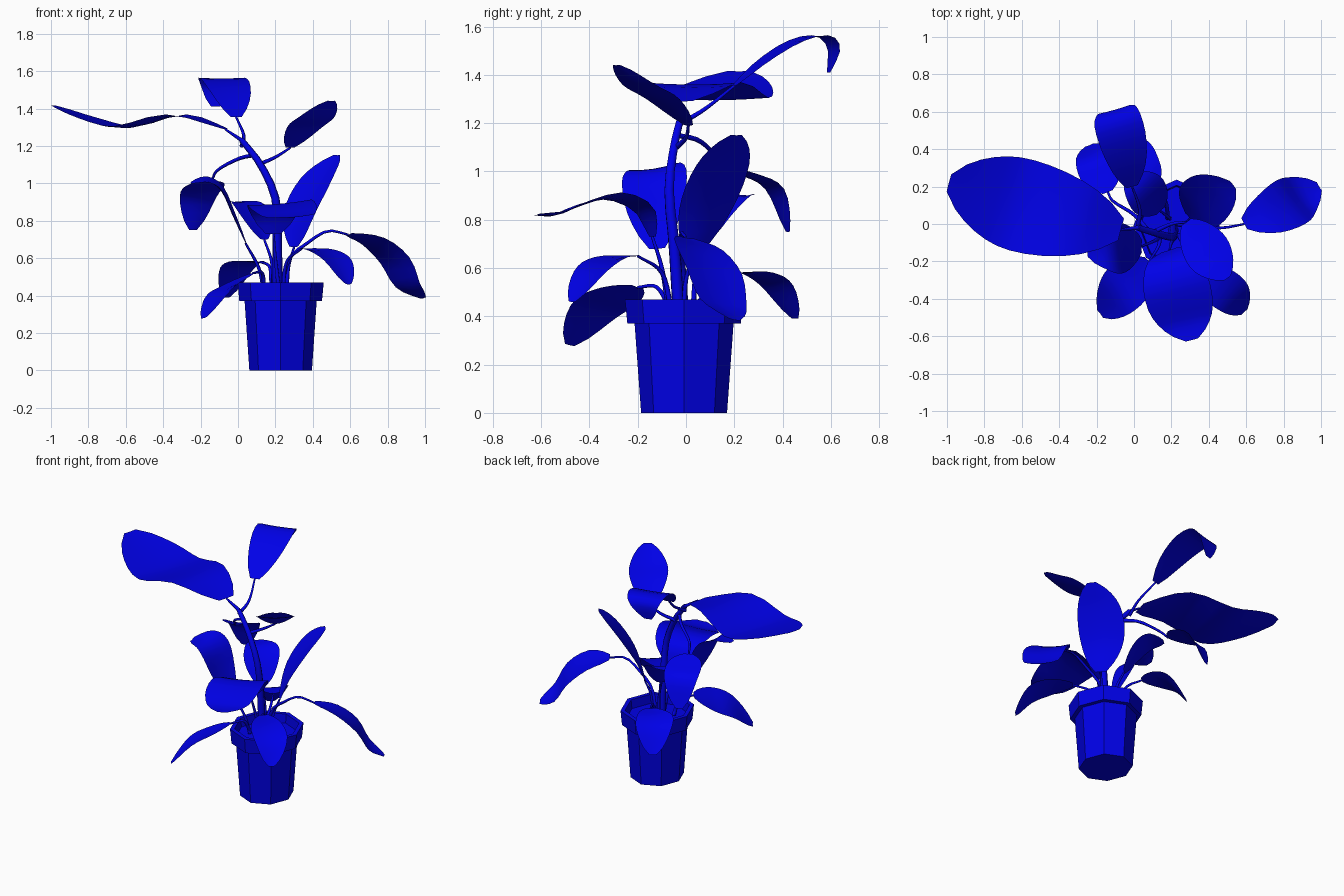
import bpy, bmesh, math
from mathutils import Vector

cube = bpy.data.objects.get("Cube")
if cube:
    bpy.data.objects.remove(cube, do_unlink=True)

# Single flat colour
blue = bpy.data.materials.new("deep_blue")
blue.use_nodes = True
color = (0, 0, 0.8, 1)
blue.diffuse_color = color
blue.node_tree.nodes["Principled BSDF"].inputs["Base Color"].default_value = color


def add_object(name, data):
    obj = bpy.data.objects.new(name, data)
    bpy.context.collection.objects.link(obj)
    data.materials.append(blue)
    bpy.ops.object.select_all(action='DESELECT')
    obj.select_set(True)
    bpy.context.view_layer.objects.active = obj


def smooth_path(points, steps):
    """Catmull-Rom samples through the points."""
    p = [Vector(q) for q in points]
    p = [2 * p[0] - p[1]] + p + [2 * p[-1] - p[-2]]
    spans = len(p) - 3
    path = []
    for k in range(steps + 1):
        u = k / steps * spans
        i = min(int(u), spans - 1)
        f = u - i
        a, b, c, d = p[i:i + 4]
        path.append(0.5 * (2 * b + (c - a) * f + (2 * a - 5 * b + 4 * c - d) * f ** 2
                           + (3 * b - a - 3 * c + d) * f ** 3))
    return path


def make_stem(name, points, thick, thin):
    """Tapered tube along a path."""
    path = smooth_path(points, 10)
    curve = bpy.data.curves.new(name, 'CURVE')
    curve.dimensions = '3D'
    curve.bevel_depth = 1
    curve.bevel_resolution = 1
    curve.use_fill_caps = True
    spline = curve.splines.new('POLY')
    spline.points.add(len(path) - 1)
    for i, (sp, co) in enumerate(zip(spline.points, path)):
        sp.co = (*co, 1)
        sp.radius = thick + (thin - thick) * i / (len(path) - 1)
    add_object(name, curve)
    bpy.ops.object.convert(target='MESH')


def make_blade(name, points, width, roll, cup):
    """Oval blade swept along its midrib, slightly cupped."""
    path = smooth_path(points, 12)
    chord = path[-1] - path[0]
    level = chord.cross(Vector((0, 0, 1))).normalized()
    bm = bmesh.new()
    rows = []
    for i, co in enumerate(path):
        t = i / (len(path) - 1)
        tangent = path[min(i + 1, len(path) - 1)] - path[max(i - 1, 0)]
        normal = level.cross(tangent).normalized()
        side = level * math.cos(roll) + normal * math.sin(roll)
        up = normal * math.cos(roll) - level * math.sin(roll)
        half = width / 2 * math.sin(math.pi * (0.03 + 0.95 * t)) ** 0.6
        rows.append([bm.verts.new(co + side * half * s + up * cup * half * s * s)
                     for s in (-1, -0.5, 0, 0.5, 1)])
    for low, high in zip(rows, rows[1:]):
        for j in range(len(low) - 1):
            bm.faces.new((low[j], low[j + 1], high[j + 1], high[j]))
    mesh = bpy.data.meshes.new(name)
    bm.to_mesh(mesh)
    bm.free()
    add_object(name, mesh)
    bpy.ops.object.shade_smooth_by_angle(angle=math.radians(30))


def make_leaf(name, stem, blade, width, roll=0, cup=0.1):
    make_stem(name + "_stalk", stem + blade[:1], 0.012, 0.006)
    make_blade(name + "_blade", blade, width, roll, cup)


# Eight-sided pot with a rim and recessed soil
profile = [(0.178, 0), (0.205, 0.37), (0.235, 0.37), (0.245, 0.47), (0.215, 0.47), (0.208, 0.41)]
sides = 8
bm = bmesh.new()
rings = []
for r, z in profile:
    rings.append([bm.verts.new((0.228 + 0.94 * r * math.cos(a), r * math.sin(a) - 0.008, z))
                  for a in (math.tau * k / sides for k in range(sides))])
for low, high in zip(rings, rings[1:]):
    for k in range(sides):
        n = (k + 1) % sides
        bm.faces.new((low[k], low[n], high[n], high[k]))
bm.faces.new(rings[0][::-1])
bm.faces.new(rings[-1])
pot_mesh = bpy.data.meshes.new("pot")
bm.to_mesh(pot_mesh)
bm.free()
add_object("pot", pot_mesh)

# Main trunk
make_stem("trunk", [(.21, -.03, .41), (.21, -.05, .7), (.2, -.07, .92), (.12, -.05, 1.1),
                    (.02, -.02, 1.23)], .028, .016)

# Upper leaves
make_leaf("large_left_leaf", [(.02, -.02, 1.23)],
          [(-.07, -.03, 1.29), (-.33, .03, 1.36), (-.6, .1, 1.295), (-.8, .16, 1.34), (-.99, .22, 1.415)],
          .5, cup=.04)
make_leaf("top_leaf", [(.02, -.02, 1.2), (.03, .08, 1.26)],
          [(-.01, .2, 1.355), (-.03, .32, 1.455), (-.06, .45, 1.535), (-.09, .56, 1.56), (-.1, .61, 1.51),
           (-.12, .59, 1.41)], .26, cup=.03)
make_leaf("upper_right_leaf", [(.11, -.04, 1.1), (.2, 0, 1.14)],
          [(.28, .01, 1.19), (.36, -.1, 1.29), (.43, -.2, 1.35), (.5, -.29, 1.44)], .25)
make_leaf("upper_back_leaf", [(.08, -.04, 1.15), (0, .05, 1.13), (-.11, .12, 1.07)],
          [(-.14, .17, 1.01), (-.17, .25, .98), (-.21, .36, .92), (-.24, .42, .75)], .23)

# Middle leaves
make_leaf("middle_left_leaf", [(.14, -.07, .42), (.11, -.09, .55)],
          [(.04, -.12, .68), (-.03, -.13, .83), (-.09, -.13, .96), (-.16, -.13, 1.01), (-.25, -.15, 1)],
          .27, roll=.15)
make_leaf("middle_right_leaf", [(.26, -.01, .42), (.27, 0, .55)],
          [(.3, .03, .66), (.34, .09, .84), (.43, .16, 1.02), (.53, .21, 1.15)], .3)
make_leaf("middle_back_leaf", [(.19, .03, .42), (.18, .04, .58)],
          [(.14, .07, .7), (.09, .13, .82), (.04, .2, .89), (-.03, .26, .9)], .23)
make_leaf("middle_front_leaf", [(.22, -.07, .42), (.2, -.1, .6)],
          [(.19, -.14, .73), (.2, -.18, .84), (.22, -.3, .89), (.25, -.43, .86), (.28, -.53, .82),
           (.31, -.62, .82)], .36, roll=-.08, cup=.05)

# Lower drooping leaves
make_leaf("lower_right_leaf", [(.23, 0, .42), (.27, -.01, .59), (.37, -.02, .68), (.48, -.02, .745)],
          [(.59, 0, .725), (.72, .05, .68), (.83, .11, .58), (.9, .15, .45), (.99, .2, .385)],
          .28, roll=.17)
make_leaf("lower_front_leaf", [(.24, -.06, .42), (.26, -.1, .58)],
          [(.34, -.2, .65), (.44, -.31, .635), (.53, -.39, .58), (.59, -.47, .46)], .22)
make_leaf("lower_left_leaf", [(.14, -.06, .42), (.13, -.12, .52)],
          [(.08, -.2, .52), (0, -.29, .47), (-.09, -.38, .41), (-.18, -.48, .28)], .27, roll=-.25)
make_leaf("lower_back_leaf", [(.18, .03, .42), (.17, .12, .55)],
          [(.12, .22, .58), (.04, .29, .57), (-.01, .37, .52), (-.06, .45, .39)], .24)
